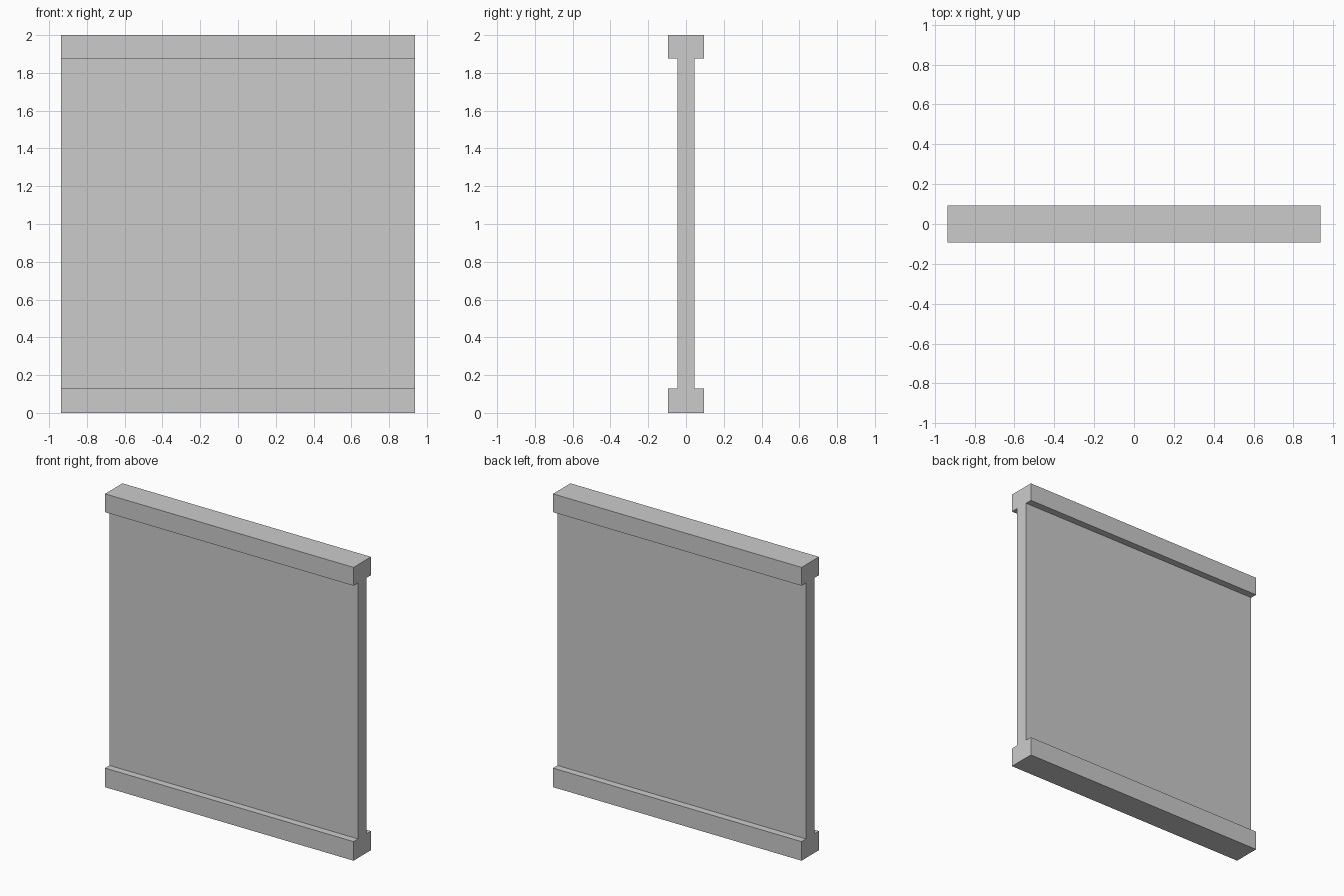
import bpy, bmesh

if "Cube" in bpy.data.objects:
    bpy.data.objects.remove(bpy.data.objects["Cube"])

HALF_LEN = 0.9375            # half length along x
RAIL, WEB = 0.094, 0.046     # half thicknesses along y
LOW, HIGH, TOP = 0.13, 1.875, 2.0

# I-shaped cross-section: one side as (y, z), mirrored for the other
side = [(RAIL, 0), (RAIL, LOW), (WEB, LOW),
        (WEB, HIGH), (RAIL, HIGH), (RAIL, TOP)]
profile = side + [(-y, z) for y, z in reversed(side)]

# Wall panel with bottom and top rails, extruded along x
bm = bmesh.new()
face = bm.faces.new([bm.verts.new((-HALF_LEN, y, z)) for y, z in profile])
result = bmesh.ops.extrude_face_region(bm, geom=[face], use_keep_orig=True)
moved = [g for g in result["geom"] if isinstance(g, bmesh.types.BMVert)]
bmesh.ops.translate(bm, verts=moved, vec=(2 * HALF_LEN, 0, 0))
bmesh.ops.recalc_face_normals(bm, faces=bm.faces)

mesh = bpy.data.meshes.new("railed_wall_panel")
bm.to_mesh(mesh)
bm.free()
bpy.context.collection.objects.link(bpy.data.objects.new("railed_wall_panel", mesh))
